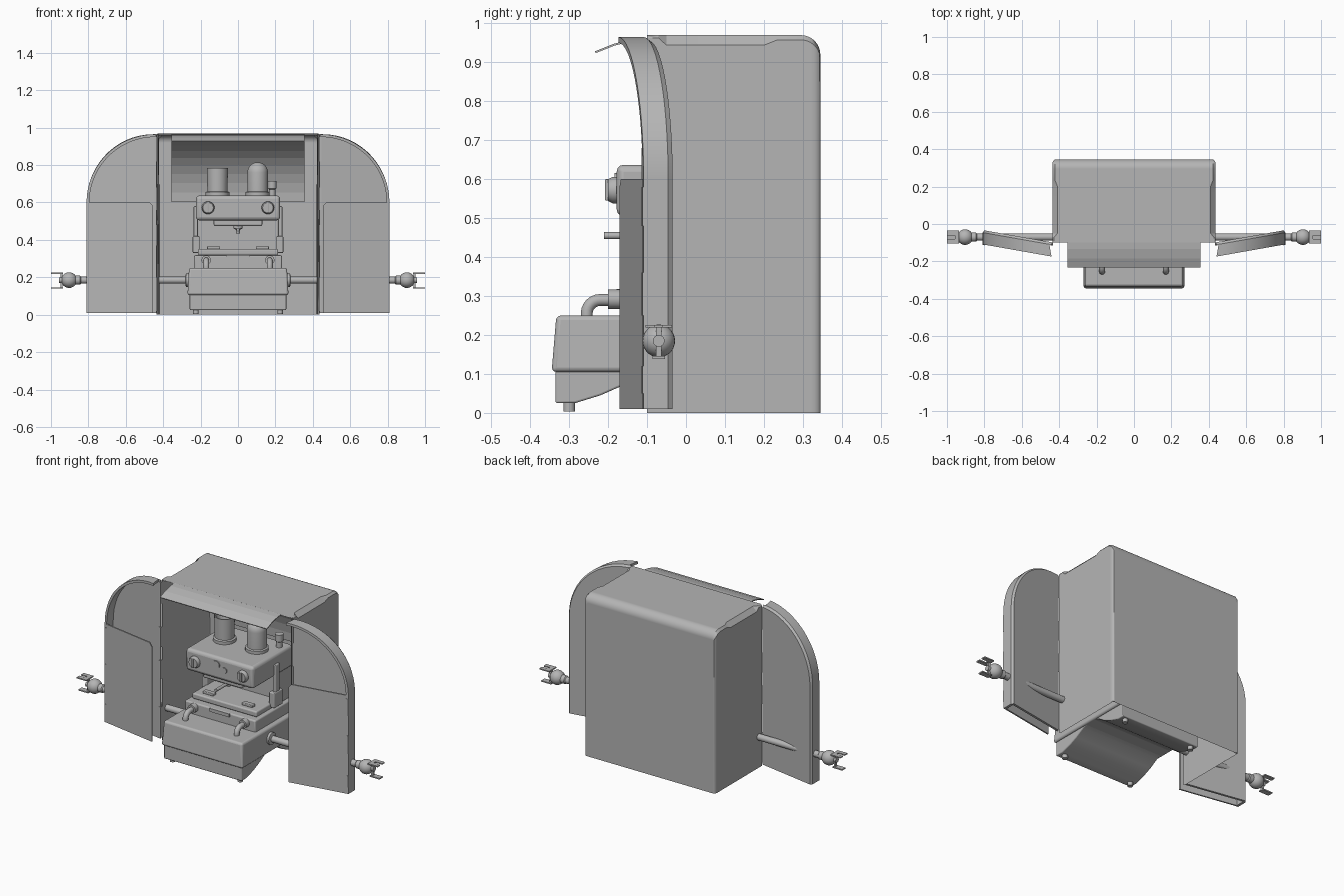
import bpy, bmesh, math
from mathutils import Vector, Matrix

if "Cube" in bpy.data.objects:
    bpy.data.objects.remove(bpy.data.objects["Cube"])

GREY = bpy.data.materials.new("plain_grey")
GREY.diffuse_color = (0.46, 0.46, 0.46, 1)
GREY.use_nodes = True
GREY.node_tree.nodes["Principled BSDF"].inputs["Base Color"].default_value = GREY.diffuse_color


def finish(name, bm, bevel=0.0, solid=0.0, smooth=True, weighted=True):
    bmesh.ops.recalc_face_normals(bm, faces=bm.faces)
    me = bpy.data.meshes.new(name)
    bm.to_mesh(me)
    bm.free()
    ob = bpy.data.objects.new(name, me)
    bpy.context.collection.objects.link(ob)
    me.materials.append(GREY)
    if solid:
        m = ob.modifiers.new("wall", "SOLIDIFY")
        m.thickness, m.offset = solid, -1
    if bevel:
        m = ob.modifiers.new("bevel", "BEVEL")
        m.width, m.segments, m.limit_method = bevel, 3, "ANGLE"
    if smooth:
        bpy.ops.object.select_all(action="DESELECT")
        ob.select_set(True)
        bpy.context.view_layer.objects.active = ob
        bpy.ops.object.shade_smooth_by_angle(angle=math.radians(32))
        if weighted:
            m = ob.modifiers.new("flat_faces", "WEIGHTED_NORMAL")
            m.keep_sharp, m.weight = True, 100
    return ob


def box(name, x0, x1, y0, y1, z0, z1, bevel=0.0):
    bm = bmesh.new()
    bmesh.ops.create_cube(bm, size=1)
    for v in bm.verts:
        v.co = Vector(((x0 + x1) / 2 + v.co.x * (x1 - x0), (y0 + y1) / 2 + v.co.y * (y1 - y0),
                       (z0 + z1) / 2 + v.co.z * (z1 - z0)))
    return finish(name, bm, bevel)


def lathe(name, profile, loc, axis="Z", seg=28):
    """Spin (radius, height) points about an axis through loc."""
    bm = bmesh.new()
    vs = [bm.verts.new((r, 0, h)) for r, h in profile]
    es = [bm.edges.new(p) for p in zip(vs, vs[1:])]
    bmesh.ops.spin(bm, geom=vs + es, axis=(0, 0, 1), cent=(0, 0, 0), angle=math.tau, steps=seg)
    bmesh.ops.remove_doubles(bm, verts=bm.verts, dist=1e-5)
    rot = {"Z": Matrix(), "X": Matrix.Rotation(math.pi / 2, 4, "Y"),
           "-X": Matrix.Rotation(-math.pi / 2, 4, "Y"), "-Y": Matrix.Rotation(math.pi / 2, 4, "X")}[axis]
    bm.transform(Matrix.Translation(loc) @ rot)
    return finish(name, bm, weighted=False)


def rod(name, r, length, loc, axis="Z"):
    return lathe(name, [(0, 0), (r, 0), (r, length), (0, length)], loc, axis)


def loft(name, pts, ends, bevel=0.0):
    """Closed solid between two matching outlines."""
    bm = bmesh.new()
    a, b = [bm.verts.new(p) for p in pts], [bm.verts.new(p) for p in ends]
    bm.faces.new(a)
    bm.faces.new(b[::-1])
    for i in range(len(a)):
        bm.faces.new((a[i - 1], a[i], b[i], b[i - 1]))
    return finish(name, bm, bevel)


# Cabinet shell: cross-sections (y, half width, height, top chamfer), open at front and below
secs = [(-.10, .435, .97, .008), (-.07, .435, .97, .008), (-.05, .435, .97, .026), (.2, .435, .97, .026),
        (.235, .435, .97, .012)]
for i, inset in enumerate((0, 0, 0, 0, .004, .008, .013)):
    a = math.radians(15 * i)
    secs.append((.295 + .05 * math.sin(a), .435 - inset, .92 + .05 * math.cos(a), .012))
bm = bmesh.new()
rows = []
for y, w, h, c in secs:
    rows.append([bm.verts.new((x, y, z)) for x, z in
                 [(-w, 0), (-w, h - c), (-w + c, h), (w - c, h), (w, h - c), (w, 0)]])
for p, q in zip(rows, rows[1:]):
    for i in range(5):
        bm.faces.new((p[i], p[i + 1], q[i + 1], q[i]))
bm.faces.new(rows[-1])
finish("cabinet_shell", bm, solid=.012)

# Curved roll-up shutter in flat slats, also forming the visor
bm = bmesh.new()
arc = [math.radians(116 - 8.3 * i) for i in range(15)]
rails = [[bm.verts.new((x, -.075 + .362 * math.cos(t), .603 + .362 * math.sin(t))) for t in arc]
         for x in (-.355, .355)]
for i in range(len(arc) - 1):
    bm.faces.new((rails[0][i], rails[0][i + 1], rails[1][i + 1], rails[1][i]))
finish("curved_shutter", bm, solid=.005, smooth=False)

# Doors, arms and hands on both sides
ANG = math.radians(10)
for s, side in ((1, "right"), (-1, "left")):
    def d(u, depth, z):
        u *= 1 + .5 * depth     # outer wall flares toward the front
        return Vector((s * (.455 + u * math.cos(ANG) - depth * math.sin(ANG)),
                       -.095 + u * math.sin(ANG) - depth * math.cos(ANG), z))

    def slab(name, outline, d0, d1, shrink=1.0):
        loft(side + name, [d(u * shrink, d0, z if z < .6 else .6 + (z - .6) * shrink) for u, z in outline],
             [d(u, d1, z) for u, z in outline])
    W = .36
    curve = [(W, .01)] + [(W * math.cos(math.radians(6 * i)), .6 + .365 * math.sin(math.radians(6 * i)))
                          for i in range(16)]
    slab("_door_back", curve + [(-.016, .965), (-.016, .01)], 0, .014, .972)
    inner = [(u * .96, .6 + (z - .6) * .96 if z > .6 else z) for u, z in curve]
    slab("_door_rim", curve + inner[::-1], .014, .08)
    slab("_door_pocket", [(.012, .01), (W - .012, .01), (W - .012, .6), (.03, .6), (.012, .58)], .07, .079)
    # hinge leaves and outer latch plates
    for z0, z1 in ((.02, .2), (.37, .48), (.56, .68), (.82, .95)):
        box(side + "_hinge", s * .434, s * .446, -.114, -.1, z0, z1)
    for z0, z1 in ((.05, .12), (.25, .36), (.48, .58)):
        slab("_latch", [(W - .014, z0), (W, z0), (W, z1), (W - .014, z1)], .078, .083)

    ax = "X" if s > 0 else "-X"
    arm = (0, -.07, .185)
    # arm pole with flange, wrist ball and hand socket
    lathe(side + "_arm", [(0, .25), (.036, .25), (.036, .278), (.019, .282), (.019, .84), (.024, .845),
                          (.024, .875), (0, .88)], arm, ax)
    ball = [(.042 * math.sin(math.radians(15 * i)), .903 - .042 * math.cos(math.radians(15 * i)))
            for i in range(13)]
    lathe(side + "_wrist_ball", ball, arm, ax)
    rod(side + "_hand_socket", .015, .02, (s * .936, -.07, .185), ax)
    # gripper: forked upper plate, single lower plate
    for y0, y1 in ((-.104, -.079), (-.061, -.036)):
        box(side + "_upper_finger", s * .945, s, y0, y1, .219, .226)
    box(side + "_upper_finger_bridge", s * .935, s * .958, -.104, -.036, .219, .226)
    box(side + "_lower_finger", s * .935, s, -.086, -.054, .139, .146)
    box(side + "_hand_post", s * .938, s * .95, -.077, -.063, .14, .224)

# Machine base with an arched underside
half = [(-.285, .025), (-.335, .025)]
pts = [(-.335, .025), (-.285, .025), (-.22, .045), (-.17, .067), (-.11, .1), (-.05, .112), (.01, .1),
       (.06, .067), (.11, .045), (.175, .025), (.22, .025), (.22, .2), (-.335, .2)]
loft("base_body", [(-.258, y, z) for y, z in pts], [(.258, y, z) for y, z in pts], .005)
for x in (-.225, .225):
    for y in (-.3, .195):
        rod("foot", .015, .025, (x, y, .004))

# Tray hood flaring outward toward its lower edge
bm = bmesh.new()
bmesh.ops.create_cube(bm, size=1)
for v in bm.verts:
    low = v.co.z < 0
    v.co = Vector((math.copysign(.27 if low else .262, v.co.x),
                   (-.345 if low else -.333) if v.co.y < 0 else .225, .105 if low else .25))
finish("tray_hood", bm, .012)

# Front rails bending back into the block
for x in (-.17, .17):
    cu = bpy.data.curves.new("rail", "CURVE")
    cu.dimensions, cu.bevel_depth, cu.bevel_resolution = "3D", .016, 3
    path = [(x, -.255, .24)] + [(x, -.22 - .035 * math.cos(t), .255 + .035 * math.sin(t))
                                for t in (i * math.pi / 12 for i in range(7))] + [(x, -.18, .29)]
    sp = cu.splines.new("POLY")
    sp.points.add(len(path) - 1)
    for p, c in zip(sp.points, path):
        p.co = (*c, 1)
    cu.materials.append(GREY)
    bpy.context.collection.objects.link(bpy.data.objects.new("rail", cu))
    rod("rail_flange", .025, .035, (x, -.165, .292), "-Y")

# Brewing deck
box("deck_lower", -.235, .235, -.17, .2, .24, .318, .008)
box("deck_upper", -.215, .215, -.13, .2, .318, .352, .008)
box("deck_slot", -.065, .065, -.178, -.168, .298, .318)
for x in (-.13, .13):
    box("deck_block", x - .035, x + .035, -.1, -.07, .35, .366, .004)

# Back column and side posts
box("back_column", -.215, .215, .07, .2, .34, .55, .006)
for s in (-1, 1):
    box("side_post", s * .215, s * .237, .02, .06, .33, .58, .005)
    box("post_foot", s * .205, s * .242, 0, .08, .33, .42, .005)

# Head, dials and spout
box("head", -.225, .225, -.178, .2, .505, .637, .018)
box("head_underside", -.13, .13, -.15, .1, .475, .51, .008)
for x in (-.16, .16):
    lathe("dial", [(0, 0), (.034, 0), (.034, .012), (.028, .024), (0, .024)], (x, -.176, .572), "-Y")
    box("dial_grip", x - .006, x + .006, -.208, -.198, .545, .6, .003)
for x, z, r in ((-.02, .592, .024), (.035, .572, .017)):
    rod("gauge", r, .01, (x, -.174, z), "-Y")
lathe("spout", [(0, 0), (.01, 0), (.012, .02), (.024, .026), (.024, .05), (.036, .055), (.036, .08), (0, .08)],
      (0, -.09, .435))
rod("spout_handle", .009, .12, (0, -.09, .455), "-Y")

# Boilers on top of the head
dome = [(.055 * math.cos(math.radians(10 * i)), .125 + .055 * math.sin(math.radians(10 * i))) for i in range(10)]
lathe("domed_boiler", [(0, 0), (.064, 0), (.064, .02), (.055, .024)] + dome, (.105, .03, .635))
lathe("open_boiler", [(0, 0), (.064, 0), (.064, .02), (.054, .024), (.056, .15), (.05, .15), (.047, .145),
                      (.044, .06), (0, .06)], (-.11, .03, .635))
lathe("small_cup", [(0, 0), (.017, 0), (.017, .04), (.023, .045), (.023, .085), (0, .085)], (.183, .13, .63))
